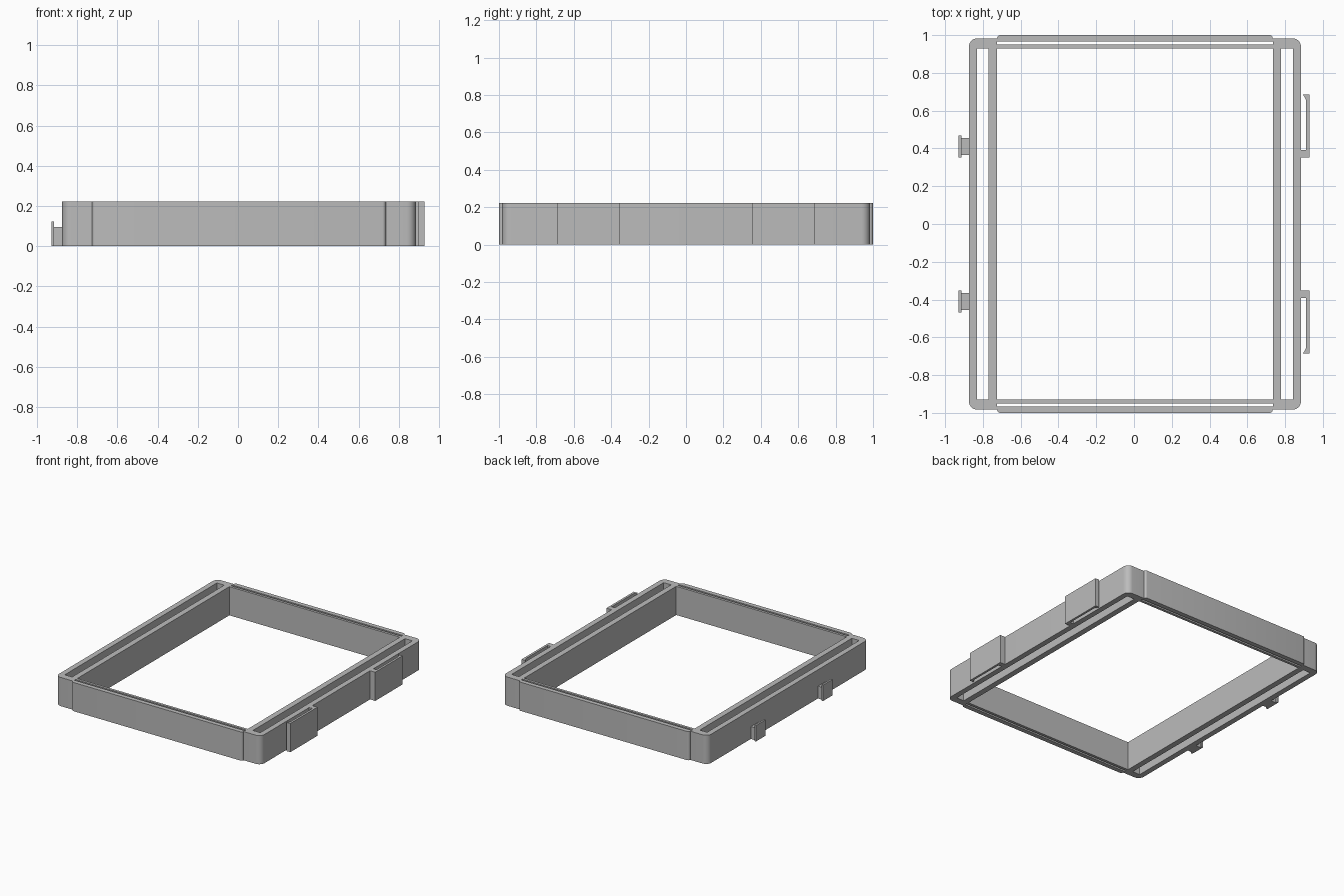
import bpy, bmesh, math

if "Cube" in bpy.data.objects:
    bpy.data.objects.remove(bpy.data.objects["Cube"])

HEIGHT = 0.222
CX = 0.005          # frame centre, offset because pegs stick out further than clips

grey = bpy.data.materials.new("plain grey")
grey.use_nodes = True
colour = (0.5, 0.5, 0.5, 1)
grey.diffuse_color = colour
grey.node_tree.nodes["Principled BSDF"].inputs["Base Color"].default_value = colour


def arc(cx, cy, r, steps=8):
    """Quarter circle from +x to +y around a centre."""
    angles = [math.pi / 2 * i / steps for i in range(steps + 1)]
    return [(cx + r * math.cos(a), cy + r * math.sin(a)) for a in angles]


def rect(x0, x1, y0, y1):
    return [(x0, y0), (x1, y0), (x1, y1), (x0, y1)]


def extrude(name, outlines, z0, z1, x=0):
    """Fill closed outlines (inner ones become holes) and extrude them upward."""
    curve = bpy.data.curves.new(name, "CURVE")
    curve.dimensions = "2D"
    curve.fill_mode = "BOTH"
    curve.extrude = (z1 - z0) / 2
    for points in outlines:
        spline = curve.splines.new("POLY")
        spline.points.add(len(points) - 1)
        for p, (px, py) in zip(spline.points, points):
            p.co = (px + x, py, 0, 1)
        spline.use_cyclic_u = True
    helper = bpy.data.objects.new(name + " outline", curve)
    bpy.context.collection.objects.link(helper)
    graph = bpy.context.evaluated_depsgraph_get()
    mesh = bpy.data.meshes.new_from_object(helper.evaluated_get(graph))
    bpy.data.objects.remove(helper)

    # Weld caps to walls
    bm = bmesh.new()
    bm.from_mesh(mesh)
    bmesh.ops.translate(bm, verts=bm.verts, vec=(0, 0, (z0 + z1) / 2))
    bmesh.ops.remove_doubles(bm, verts=bm.verts, dist=0.0002)
    bmesh.ops.recalc_face_normals(bm, faces=bm.faces)
    bm.to_mesh(mesh)
    bm.free()
    mesh.materials.clear()
    mesh.materials.append(grey)
    obj = bpy.data.objects.new(name, mesh)
    bpy.context.collection.objects.link(obj)
    bpy.ops.object.select_all(action="DESELECT")
    obj.select_set(True)
    bpy.context.view_layer.objects.active = obj
    bpy.ops.object.shade_smooth_by_angle(angle=math.radians(30))
    return obj


# Frame: one quarter of the outline, mirrored round, with raised end bars
W, L, INNER_X, INNER_Y = 0.879, 0.983, 0.73, 0.93
R, STEP = 0.045, 1 - 0.983
quarter = arc(W - R, L - R, R) + arc(INNER_X - STEP, L, STEP, 5)
left_half = quarter + [(-x, y) for x, y in reversed(quarter)]
outline = left_half + [(x, -y) for x, y in reversed(left_half)]

opening = rect(-INNER_X, INNER_X, -INNER_Y, INNER_Y)
holes = [opening]
for s in (-1, 1):
    holes.append(rect(*sorted((s * 0.774, s * 0.837)), -INNER_Y, INNER_Y))
    holes.append(rect(-INNER_X, INNER_X, *sorted((s * 0.95, s * 0.965))))
extrude("frame", [outline] + holes, 0, HEIGHT, CX)

# Spring clips on one side and the matching pegs on the other
for s, place in ((-1, "front"), (1, "back")):
    clip = [(0.88, 0.353), (0.928, 0.353), (0.928, 0.686), (0.895, 0.686),
            (0.911, 0.655), (0.911, 0.392), (0.88, 0.392)]
    extrude(place + "_clip", [[(x, s * y) for x, y in clip]], 0, HEIGHT)
    y = s * 0.41
    extrude(place + "_peg_stem", [rect(-0.915, -0.87, y - 0.045, y + 0.045)], 0, 0.095)
    extrude(place + "_peg_plate", [rect(-0.928, -0.914, y - 0.059, y + 0.059)], 0, 0.123)
